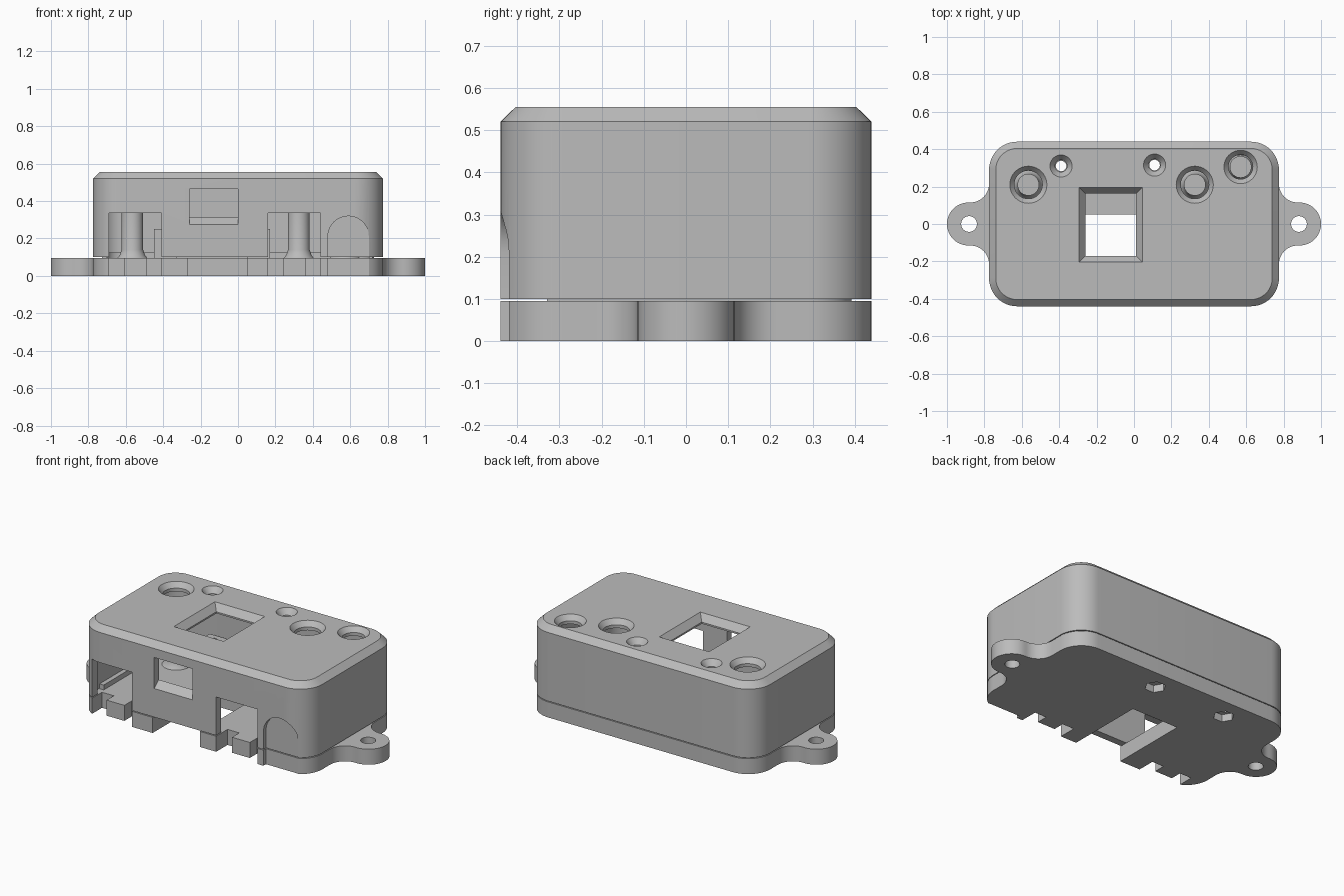
import bpy, bmesh, math
from mathutils import Vector

if "Cube" in bpy.data.objects:
    bpy.data.objects.remove(bpy.data.objects["Cube"])

grey = bpy.data.materials.new("plain grey plastic")
grey.use_nodes = True
COLOR = (0.5, 0.5, 0.5, 1)
grey.diffuse_color = COLOR
grey.node_tree.nodes["Principled BSDF"].inputs["Base Color"].default_value = COLOR


def loft(name, rings):
    """Closed solid through matching rings of 3D points."""
    bm = bmesh.new()
    loops = [[bm.verts.new(p) for p in ring] for ring in rings]
    n = len(loops[0])
    for a, b in zip(loops, loops[1:]):
        for i in range(n):
            j = (i + 1) % n
            bm.faces.new((a[i], a[j], b[j], b[i]))
    bm.faces.new(loops[0][::-1])
    bm.faces.new(loops[-1])
    bmesh.ops.recalc_face_normals(bm, faces=bm.faces)
    mesh = bpy.data.meshes.new(name)
    bm.to_mesh(mesh)
    bm.free()
    obj = bpy.data.objects.new(name, mesh)
    mesh.materials.append(grey)
    bpy.context.collection.objects.link(obj)
    return obj


def arc(cx, cy, r, start, end, steps=12):
    angles = [math.radians(start + (end - start) * i / steps) for i in range(steps + 1)]
    return [(cx + r * math.cos(a), cy + r * math.sin(a)) for a in angles]


def rounded(hx, hy, r):
    pts = []
    for sx, sy, start in ((1, 1, 0), (-1, 1, 90), (-1, -1, 180), (1, -1, 270)):
        pts += arc(sx * (hx - r), sy * (hy - r), r, start, start + 90)
    return pts


def at(pts, z):
    return [(x, y, z) for x, y in pts]


def prism(name, pts, z0, z1):
    return loft(name, [at(pts, z0), at(pts, z1)])


def box(x0, x1, y0, y1, z0, z1, name="cutter"):
    return prism(name, [(x0, y0), (x1, y0), (x1, y1), (x0, y1)], z0, z1)


def lathe(x, y, profile, name="cutter", sides=40):
    """Stack of circles given as (radius, z)."""
    return loft(name, [at(arc(x, y, r, 0, 360 - 360 / sides, sides - 1), z) for r, z in profile])


def boolean(target, tool, operation="DIFFERENCE"):
    mod = target.modifiers.new("boolean", "BOOLEAN")
    mod.operation, mod.object, mod.solver = operation, tool, "EXACT"
    bpy.context.view_layer.objects.active = target
    bpy.ops.object.modifier_apply(modifier=mod.name)
    bpy.data.objects.remove(tool)


HX, HY, R = 0.775, 0.44, 0.15
WALL = 0.045
TOP, FLOOR = 0.555, 0.095
PORTS = (-0.55, 0.30)                                # front connector centres
SCREWS = ((-0.39, 0.31), (0.11, 0.315))
BUTTONS = ((-0.565, 0.21, 0.1), (0.325, 0.21, 0.1), (0.57, 0.305, 0.09))


def arch_cutter():
    """Shallow arched recess on the front corner."""
    outline = [(0.48, -0.1)] + arc(0.59, 0.21, 0.11, 180, 0) + [(0.70, -0.1)]
    return loft("cutter", [[(x, y, z) for x, z in outline] for y in (-0.6, -0.415)])


# Hollow lid with a chamfered top
lid = loft("lid", [at(rounded(HX, HY, R), 0.1), at(rounded(HX, HY, R), 0.52),
                   at(rounded(HX - 0.036, HY - 0.036, R - 0.036), TOP)])
boolean(lid, prism("cutter", rounded(HX - WALL, HY - WALL, R - WALL), 0, 0.505))

# Top window with bevelled rim
boolean(lid, loft("cutter", [
    at([(-0.26, -0.17), (0.012, -0.17), (0.012, 0.162), (-0.26, 0.162)], 0.45),
    at([(-0.26, -0.17), (0.012, -0.17), (0.012, 0.162), (-0.26, 0.162)], 0.515),
    at([(-0.297, -0.207), (0.049, -0.207), (0.049, 0.199), (-0.297, 0.199)], 0.56)]))

# Countersunk button and screw holes in the top
for x, y, r in BUTTONS:
    boolean(lid, lathe(x, y, [(r - 0.025, 0.45), (r - 0.025, 0.525), (r, 0.556), (r, 0.6)]))
for x, y in SCREWS:
    boolean(lid, lathe(x, y, [(0.032, 0.45), (0.032, 0.52), (0.06, 0.556), (0.06, 0.6)]))

# Front display slot with a sloping sill
slot = [(-0.5, 0.26), (-0.44, 0.275), (-0.385, 0.32), (-0.36, 0.32), (-0.36, 0.465), (-0.5, 0.465)]
boolean(lid, loft("cutter", [[(x, y, z) for y, z in slot] for x in (-0.26, 0.0)]))

# Connector openings and the arch
for x in PORTS:
    boolean(lid, box(x - 0.14, x + 0.14, -0.5, -0.36, 0.05, 0.335))
boolean(lid, arch_cutter())

# Base plate with two filleted mounting ears
quarter = arc(HX - R, HY - R, R, 90, 0) + arc(0.875, 0.215, 0.1, 180, 270) + arc(0.885, 0, 0.115, 90, 0)
half = quarter + [(x, -y) for x, y in quarter[-2::-1]]
outline = half + [(-x, -y) for x, y in half]
base = prism("base_plate", outline, 0, FLOOR)
for side in (-1, 1):
    boolean(base, lathe(side * 0.882, 0, [(0.042, -0.1), (0.042, 0.2)]))

# Front notches: a wide central one and a tongue in each connector notch
boolean(base, box(-0.27, 0.05, -0.6, 0.05, -0.1, 0.2))
for x in PORTS:
    boolean(base, box(x - 0.14, x - 0.06, -0.6, -0.33, -0.1, 0.2))
    boolean(base, box(x + 0.06, x + 0.14, -0.6, -0.33, -0.1, 0.2))
    boolean(base, box(x - 0.07, x + 0.07, -0.6, -0.40, -0.1, 0.2))
boolean(base, arch_cutter())

# Hexagonal nut pockets and screw holes from below
for x, y in SCREWS:
    boolean(base, lathe(x, y, [(0.06, -0.1), (0.06, 0.045)], sides=6))
    boolean(base, lathe(x, y, [(0.028, -0.1), (0.028, 0.2)]))

# Locating lip that closes the seam
lip = prism("locating_lip", rounded(HX - 0.047, HY - 0.047, R - 0.047), FLOOR - 0.01, 0.125)
boolean(lip, prism("cutter", rounded(HX - 0.075, HY - 0.075, R - 0.075), 0, 0.2))
boolean(lip, box(-0.73, 0.72, -0.6, -0.3, 0, 0.3))

# Hollow screw standoffs
standoffs = []
for i, (x, y) in enumerate(SCREWS):
    post = box(x - 0.06, x + 0.06, y - 0.06, y + 0.06, FLOOR - 0.005, 0.25, f"screw_standoff_{i + 1}")
    boolean(post, lathe(x, y, [(0.028, 0), (0.028, 0.4)]))
    standoffs.append(post)

# Flared posts below the button holes
posts = [lathe(x, y, [(0.085, FLOOR - 0.005), (0.068, 0.11), (0.058, 0.14), (0.058, 0.42)],
               f"button_post_{i + 1}") for i, (x, y, r) in enumerate(BUTTONS)]

# Smooth round walls while keeping edges crisp
bpy.ops.object.select_all(action="DESELECT")
for obj in [lid, base, lip] + standoffs + posts:
    obj.select_set(True)
bpy.context.view_layer.objects.active = lid
bpy.ops.object.shade_smooth_by_angle(angle=math.radians(30))
